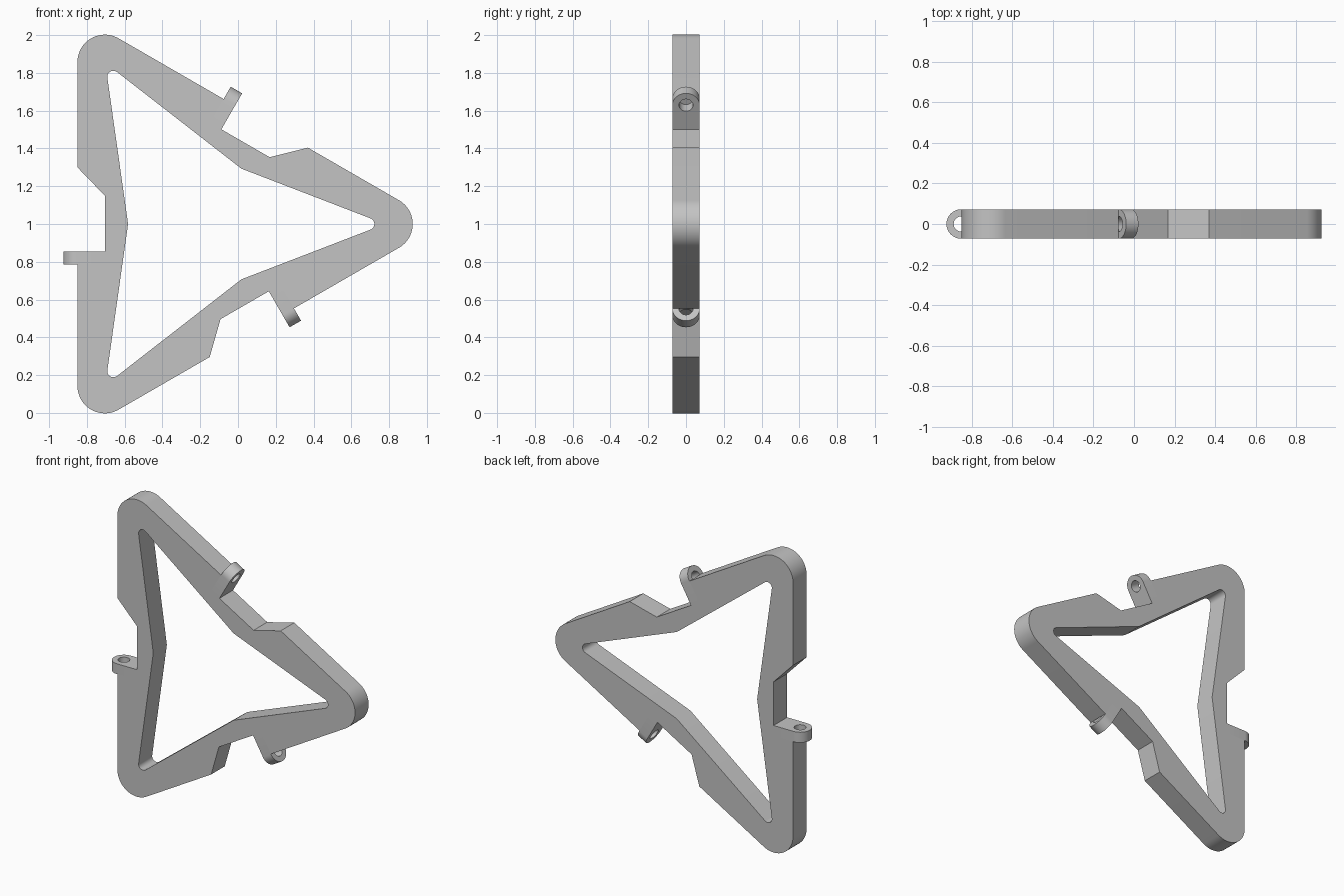
import bpy, bmesh
from math import radians, cos, sin, pi
from mathutils import Matrix, Vector

cube = bpy.data.objects.get("Cube")
if cube:
    bpy.data.objects.remove(cube, do_unlink=True)

CENTRE = Vector((-0.21, 1.0))   # centre of the three-fold pattern, in x and z
HALF = 0.0725                   # half of the frame thickness

grey = bpy.data.materials.new("plain grey")
grey.use_nodes = True
COLOUR = (0.55, 0.55, 0.55, 1)
grey.diffuse_color = COLOUR
grey.node_tree.nodes["Principled BSDF"].inputs["Base Color"].default_value = COLOUR


def arc(centre, radius, start, end, steps):
    """Points on an arc, angles in degrees."""
    return [Vector(centre) + radius * Vector((cos(a), sin(a)))
            for a in (radians(start + (end - start) * i / steps) for i in range(steps + 1))]


def polar(distance, degrees):
    return distance * Vector((cos(radians(degrees)), sin(radians(degrees))))


def plate(name, loops, half, matrix):
    """Flat plate from an outline with holes, extruded both ways."""
    curve = bpy.data.curves.new(name, "CURVE")
    curve.dimensions = "2D"
    curve.fill_mode = "BOTH"
    curve.extrude = half
    for loop in loops:
        spline = curve.splines.new("POLY")
        spline.points.add(len(loop) - 1)
        for point, co in zip(spline.points, loop):
            point.co = (co[0], co[1], 0, 1)
        spline.use_cyclic_u = True
    obj = bpy.data.objects.new(name, curve)
    bpy.context.collection.objects.link(obj)
    bpy.ops.object.select_all(action="DESELECT")
    obj.select_set(True)
    bpy.context.view_layer.objects.active = obj
    bpy.ops.object.convert(target="MESH")
    obj = bpy.context.object
    mesh = obj.data
    bm = bmesh.new()
    bm.from_mesh(mesh)
    bmesh.ops.remove_doubles(bm, verts=bm.verts, dist=0.0001)
    bmesh.ops.transform(bm, matrix=matrix, verts=bm.verts)
    bmesh.ops.recalc_face_normals(bm, faces=bm.faces)
    bm.to_mesh(mesh)
    bm.free()
    mesh.materials.clear()
    mesh.materials.append(grey)
    bpy.ops.object.shade_smooth_by_angle(angle=radians(25))
    return obj


# Frame outline: a rounded corner and a notched side, three times
notch = [Vector(p) for p in ((-0.64, 0.30), (-0.495, 0.15), (-0.495, -0.215), (-0.64, -0.215))]
outer = []
for turn in (0, 120, 240):
    tip = 120 + turn
    outer += arc(CENTRE + polar(0.99, tip), 0.145, tip - 60, tip + 60, 24)
    spin = Matrix.Rotation(radians(turn), 2)
    outer += [CENTRE + spin @ p for p in notch]

# Star-shaped opening with small rounded points
inner = []
for tip, bend in ((0, (0.018, 1.293)), (120, (-0.582, 1.0)), (240, (0.018, 0.707))):
    inner += arc(CENTRE + polar(0.90, tip), 0.032, tip - 67, tip + 67, 12)
    inner.append(Vector(bend))

plate("frame", [outer, inner], HALF, Matrix.Rotation(pi / 2, 4, "X"))

# Mounting tabs with a screw hole, one at each notch
tab_end = (-0.8525, 0)
tab = arc(tab_end, HALF, 90, 270, 20) + [Vector((-0.705, -HALF)), Vector((-0.705, HALF))]
hole = arc(tab_end, 0.037, 0, 345, 23)
pivot = Vector((CENTRE.x, 0, CENTRE.y))
for name, turn in (("right_tab", 0), ("upper_tab", 120), ("lower_tab", 240)):
    place = (Matrix.Translation(pivot) @ Matrix.Rotation(radians(turn), 4, "Y")
             @ Matrix.Translation(-pivot) @ Matrix.Translation((0, 0, 0.82)))
    plate(name, [tab, hole], 0.035, place)
